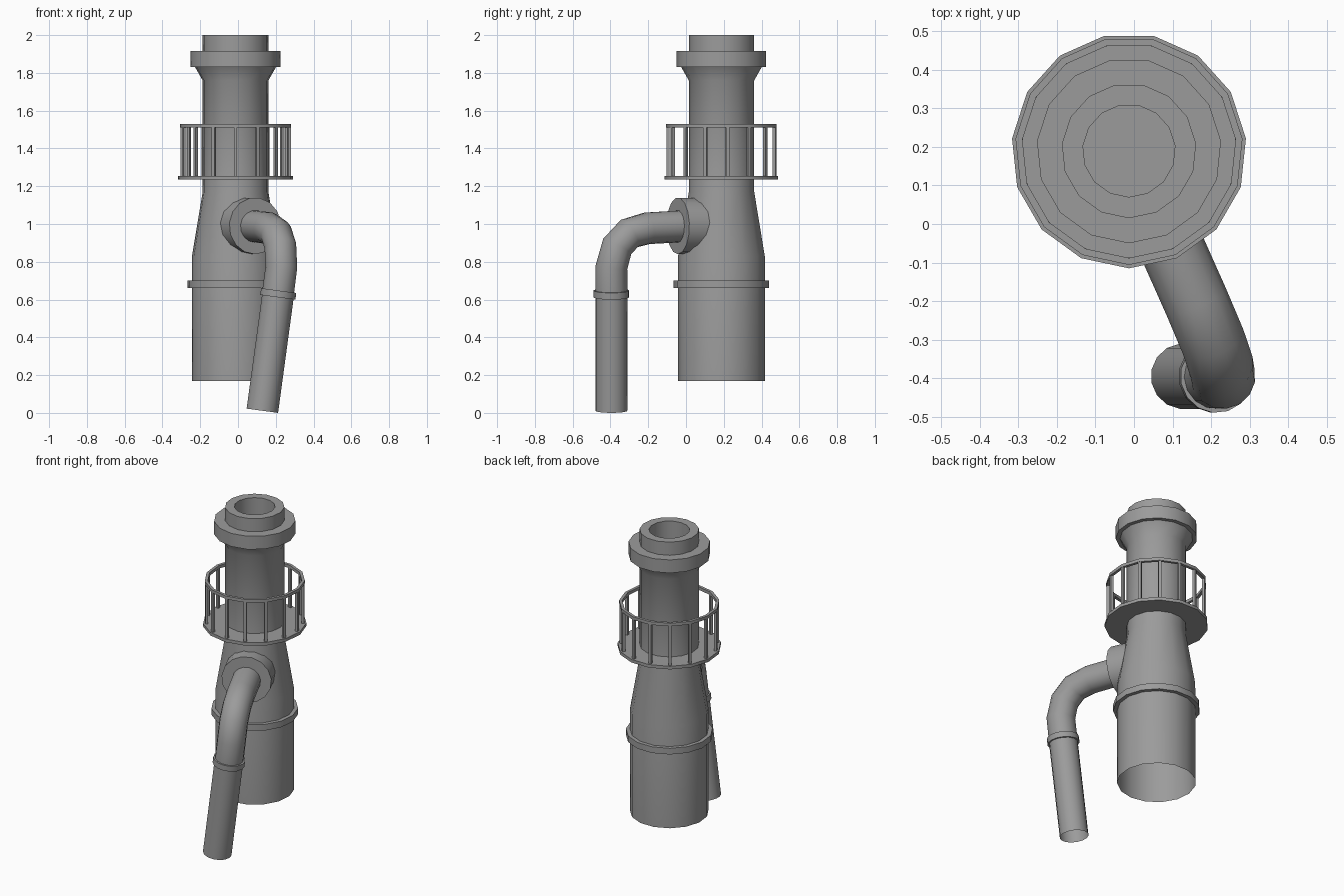
import bpy
import bmesh
import math
from mathutils import Vector, Matrix

cube = bpy.data.objects.get("Cube")
if cube:
    bpy.data.objects.remove(cube)

SIDES = 15
CENTRE = Vector((-0.013, 0.19, 0))

metal = bpy.data.materials.new("grey_metal")
metal.use_nodes = True
GREY = (0.33, 0.33, 0.33, 1)
metal.diffuse_color = GREY
metal.node_tree.nodes["Principled BSDF"].inputs["Base Color"].default_value = GREY


def finish(name, bm):
    bmesh.ops.remove_doubles(bm, verts=bm.verts, dist=0.0001)
    me = bpy.data.meshes.new(name)
    bm.to_mesh(me)
    bm.free()
    me.materials.append(metal)
    me.shade_smooth()
    me.set_sharp_from_angle(angle=math.radians(30))
    ob = bpy.data.objects.new(name, me)
    bpy.context.collection.objects.link(ob)
    return ob


def skin(bm, rings):
    for a, b in zip(rings, rings[1:]):
        for i in range(SIDES):
            j = (i + 1) % SIDES
            bm.faces.new((a[i], a[j], b[j], b[i]))


def circle(bm, matrix, r, z=0):
    ring = []
    for i in range(SIDES):
        t = math.tau * i / SIDES - math.pi / 2
        ring.append(bm.verts.new(matrix @ Vector((r * math.cos(t), r * math.sin(t), z))))
    return ring


def frame(origin, axis):
    return Matrix.Translation(origin) @ axis.to_track_quat('Z', 'Y').to_matrix().to_4x4()


def lathe(name, profile, matrix):
    """Revolve (radius, height) points, outer side listed upwards."""
    bm = bmesh.new()
    skin(bm, [circle(bm, matrix, r, z) for r, z in profile])
    return finish(name, bm)


def band(name, inner, outer, low, high, matrix):
    profile = [(inner, low), (outer, low), (outer, high), (inner, high), (inner, low)]
    return lathe(name, profile, matrix)


def pipe(name, points, radius):
    """Open tube along a path, with mitred joints."""
    bm = bmesh.new()
    pts = [Vector(p) for p in points]
    dirs = [(b - a).normalized() for a, b in zip(pts, pts[1:])]
    axes = [dirs[0]] + [(a + b).normalized() for a, b in zip(dirs, dirs[1:])] + [dirs[-1]]
    turn = axes[0].to_track_quat('Z', 'Y')
    rings = []
    for k, (p, axis) in enumerate(zip(pts, axes)):
        if k:
            turn = axes[k - 1].rotation_difference(axis) @ turn
        rings.append(circle(bm, Matrix.Translation(p) @ turn.to_matrix().to_4x4(), radius))
    skin(bm, rings)
    return finish(name, bm)


upright = Matrix.Translation(CENTRE)

# Tower body, with flared head and blind bore, open underneath
lathe("tower_body", [
    (0.232, 0.17), (0.232, 0.83), (0.175, 1.17), (0.175, 1.76), (0.215, 1.83),
    (0.24, 1.83), (0.24, 1.915), (0.175, 1.915), (0.175, 2.0),
    (0.12, 2.0), (0.12, 1.78), (0, 1.78)], upright)
band("base_band", 0.225, 0.256, 0.66, 0.70, upright)

# Walkway and railing
band("walkway_floor", 0.17, 0.305, 1.235, 1.255, upright)
band("handrail", 0.278, 0.296, 1.51, 1.53, upright)
bm = bmesh.new()
for i in range(SIDES):
    spin = Matrix.Rotation(math.tau * i / SIDES - math.pi / 2, 4, 'Z')
    place = upright @ spin @ Matrix.Translation((0.285, 0, 1.382))
    bmesh.ops.create_cube(bm, size=1, matrix=place @ Matrix.Diagonal((0.016, 0.018, 0.26, 1)))
finish("railing_posts", bm)

# Side outlet collar, one step round from the front
angle = math.tau / SIDES
outward = Vector((math.sin(angle), -math.cos(angle), 0))
outlet = CENTRE + Vector((0, 0, 0.99))
lathe("outlet_collar", [(0, 0.12), (0.15, 0.12), (0.15, 0.255), (0, 0.255)],
      frame(outlet, outward))

# Bent outlet pipe, joint ring and leaning drop pipe
joint = Vector((0.212, -0.395, 0.63))
foot = Vector((0.128, -0.395, 0.0115))
pipe("bent_pipe", [
    outlet + outward * 0.2, outlet + outward * 0.43 + Vector((0, 0, -0.012)),
    (0.203, -0.30, 0.95), (0.225, -0.365, 0.88), (0.23, -0.395, 0.77), joint], 0.085)
pipe("drop_pipe", [joint, foot], 0.085)
band("joint_ring", 0.08, 0.095, -0.018, 0.018, frame(joint, joint - foot))
